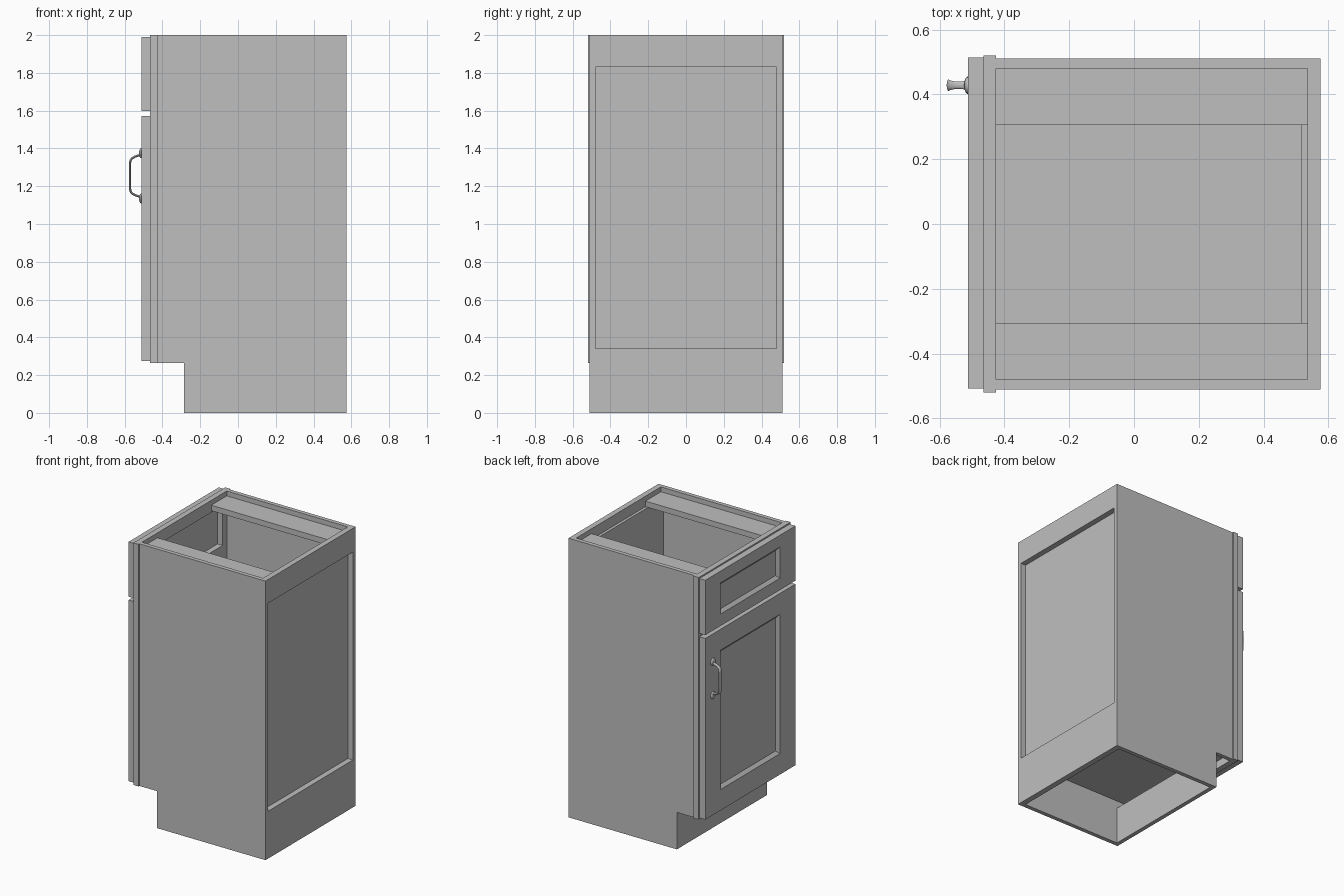
import bpy, bmesh, math
from mathutils import Vector

cube = bpy.data.objects.get("Cube")
if cube:
    bpy.data.objects.remove(cube, do_unlink=True)

grey = bpy.data.materials.new("light_grey")
grey.use_nodes = True
COLOUR = (0.52, 0.52, 0.52, 1)
grey.diffuse_color = COLOUR
grey.node_tree.nodes["Principled BSDF"].inputs["Base Color"].default_value = COLOUR


def finish(name, bm):
    bmesh.ops.recalc_face_normals(bm, faces=bm.faces[:])
    mesh = bpy.data.meshes.new(name)
    bm.to_mesh(mesh)
    bm.free()
    mesh.materials.append(grey)
    obj = bpy.data.objects.new(name, mesh)
    bpy.context.collection.objects.link(obj)
    return obj


def box_mesh(x, y, z):
    bm = bmesh.new()
    bmesh.ops.create_cube(bm, size=1)
    for v in bm.verts:
        v.co = [r[0] if c < 0 else r[1] for c, r in zip(v.co, (x, y, z))]
    return bm


def box(name, x, y, z):
    return finish(name, box_mesh(x, y, z))


def smooth(obj):
    bpy.ops.object.select_all(action='DESELECT')
    obj.select_set(True)
    bpy.context.view_layer.objects.active = obj
    bpy.ops.object.shade_smooth_by_angle(angle=math.radians(40))


FRAME_BACK, BACK, KICK = -0.425, 0.575, -0.285
INNER, OUTER, KICK_TOP = 0.48, 0.51, 0.265


# Side panels with the toe notch
def side_panel(name, y0, y1):
    bm = bmesh.new()
    outline = [(KICK, 0), (BACK, 0), (BACK, 2), (FRAME_BACK, 2),
               (FRAME_BACK, KICK_TOP), (KICK, KICK_TOP)]
    face = bm.faces.new([bm.verts.new((x, y0, z)) for x, z in outline])
    ext = bmesh.ops.extrude_face_region(bm, geom=[face])
    for v in ext["geom"]:
        if isinstance(v, bmesh.types.BMVert):
            v.co.y = y1
    finish(name, bm)


side_panel("side_panel_left", INNER, OUTER)
side_panel("side_panel_right", -INNER, -OUTER)

# Carcass boards between the sides
SPAN = (-INNER, INNER)
box("toe_board", (KICK, KICK + 0.03), SPAN, (0, KICK_TOP))
box("floor_panel", (FRAME_BACK, 0.535), SPAN, (0.32, 0.352))
box("back_panel", (0.515, 0.535), SPAN, (0.352, 1.925))
box("back_rail_bottom", (0.535, BACK), SPAN, (0, 0.34))
box("back_rail_top", (0.535, BACK), SPAN, (1.83, 2))
for side, ys in (("left", (0.305, INNER)), ("right", (-INNER, -0.305))):
    box("top_stretcher_" + side, (FRAME_BACK, 0.535), ys, (1.925, 1.965))

# Face frame
FX = (-0.465, FRAME_BACK)
for side, ys in (("left", (0.433, 0.52)), ("right", (-0.52, -0.433))):
    box("frame_stile_" + side, FX, ys, (KICK_TOP, 2))
for part, zs in (("bottom", (KICK_TOP, 0.352)), ("middle", (1.54, 1.628)), ("top", (1.913, 2))):
    box("frame_rail_" + part, FX, (-0.433, 0.433), zs)


# Fronts with a bevelled, recessed centre panel
def panel_front(name, zs, margin_y, margin_z):
    ys, lip, depth = (-0.508, 0.513), 0.022, 0.02
    bm = box_mesh((-0.512, -0.465), ys, zs)
    face = min(bm.faces, key=lambda f: f.calc_center_median().x)
    for my, mz, dx in ((margin_y, margin_z, 0), (margin_y + lip, margin_z + lip, depth)):
        bmesh.ops.inset_region(bm, faces=[face], thickness=0.01)
        for v in face.verts:
            v.co.x = -0.512 + dx
            v.co.y = ys[0] + my if v.co.y < 0 else ys[1] - my
            mid = (zs[0] + zs[1]) / 2
            v.co.z = zs[0] + mz if v.co.z < mid else zs[1] - mz
    finish(name, bm)


panel_front("drawer_front", (1.597, 1.99), 0.175, 0.085)
panel_front("door", (0.275, 1.573), 0.175, 0.15)

# Pull handle: flattened bar swept along an arch, wider in the middle and at the feet
HY, HZ = 0.428, 1.255
half = [(-0.512, 0.112, 0.016), (-0.527, 0.108, 0.012), (-0.545, 0.102, 0.011),
        (-0.560, 0.094, 0.013), (-0.569, 0.082, 0.016), (-0.572, 0.066, 0.018),
        (-0.572, 0.030, 0.016)]
path = half + [(x, -dz, w) for x, dz, w in reversed(half)]
bm = bmesh.new()
rings, SIDES = [], 12
for i, (x, dz, w) in enumerate(path):
    a, b = path[max(i - 1, 0)], path[min(i + 1, len(path) - 1)]
    t = Vector((b[0] - a[0], 0, b[1] - a[1])).normalized()
    n = Vector((t.z, 0, -t.x))
    ring = []
    for k in range(SIDES):
        ang = math.tau * k / SIDES
        p = Vector((x, HY, HZ + dz)) + n * 0.006 * math.cos(ang)
        p.y += w * math.sin(ang)
        ring.append(bm.verts.new(p))
    rings.append(ring)
for r, s in zip(rings, rings[1:]):
    for k in range(SIDES):
        j = (k + 1) % SIDES
        bm.faces.new((r[k], r[j], s[j], s[k]))
bm.faces.new(rings[0])
bm.faces.new(rings[-1])
smooth(finish("handle_bar", bm))

# Handle feet
for part, z in (("top", HZ + 0.12), ("bottom", HZ - 0.12)):
    bm = bmesh.new()
    bmesh.ops.create_uvsphere(bm, u_segments=16, v_segments=8, radius=1)
    for v in bm.verts:
        v.co = (-0.513 + v.co.x * 0.011, HY + v.co.y * 0.027, z + v.co.z * 0.026)
    smooth(finish("handle_foot_" + part, bm))
